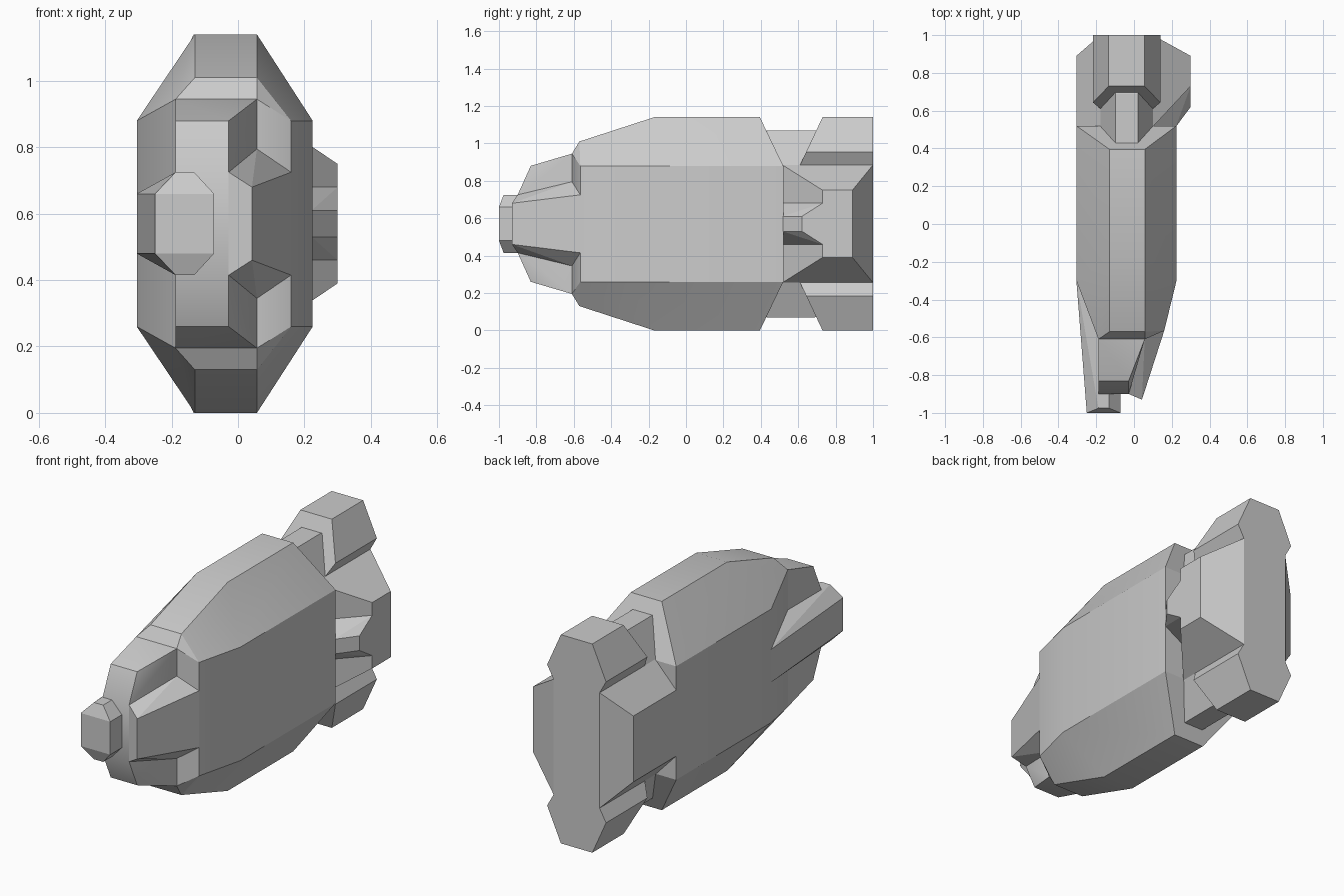
import bpy, bmesh, math

if "Cube" in bpy.data.objects:
    bpy.data.objects.remove(bpy.data.objects["Cube"])

HEIGHT = 1.14


def box_pts(xs, ys, zs):
    """All corners of the given coordinate values."""
    return [(x, y, z) for x in xs for y in ys for z in zs]


def flip(pts):
    """Mirror points about the horizontal mid plane."""
    return [(x, y, HEIGHT - z) for x, y, z in pts]


def hull(name, pts, smooth=None):
    """Faceted solid wrapped around a few section points."""
    bm = bmesh.new()
    for p in pts:
        bm.verts.new(p)
    res = bmesh.ops.convex_hull(bm, input=bm.verts[:])
    junk = [g for g in set(res["geom_interior"] + res["geom_unused"])
            if isinstance(g, bmesh.types.BMVert)]
    bmesh.ops.delete(bm, geom=junk, context='VERTS')
    bmesh.ops.dissolve_limit(bm, angle_limit=math.radians(1),
                             verts=bm.verts[:], edges=bm.edges[:])
    bmesh.ops.recalc_face_normals(bm, faces=bm.faces[:])
    me = bpy.data.meshes.new(name)
    bm.to_mesh(me)
    bm.free()
    ob = bpy.data.objects.new(name, me)
    bpy.context.collection.objects.link(ob)
    if smooth:
        bpy.ops.object.select_all(action='DESELECT')
        ob.select_set(True)
        bpy.context.view_layer.objects.active = ob
        bpy.ops.object.shade_smooth_by_angle(angle=math.radians(smooth))
    return ob


def sym_hull(name, pts, smooth=None):
    return hull(name, pts + flip(pts), smooth)


# Main body: stretched octagon with tapered front shoulder
body = box_pts((-.13, .057), (-.17, .395), (HEIGHT,))      # top ridge
body += box_pts((-.305, .225), (-.3, .52), (.88,))         # side edges
body += box_pts((-.13, .057), (-.57,), (1.01,))            # front shoulder
body += [(.16, -.565, .88), (-.188, -.61, .945), (.057, -.61, .945)]
sym_hull("main_body", body, 25)

# Snout: narrow wedge in front of the shoulder
snout = box_pts((-.188,), (-.58,), (.95,)) + [(.057, -.58, .945)]
snout += box_pts((-.188, .057), (-.61,), (.945,))
snout += box_pts((-.188, -.028), (-.83,), (.88,))
snout += box_pts((-.188, -.028), (-.9,), (.725,))
sym_hull("snout", snout, 25)

# Cheek: chamfered slab along the right side of the snout
cheek = [(.16, -.565, .725), (.042, -.93, .68), (-.028, -.9, .725),
         (.057, -.61, .795), (.057, -.5, .795), (.16, -.5, .725)]
sym_hull("right_cheek", cheek)

# Nose bar: octagonal bar that runs back into the left side
nose = box_pts((-.25, -.072), (-1,), (.66,))
nose += box_pts((-.188, -.132), (-.975, -.88), (.725,))
nose += [(-.072, -.88, .66), (-.305, -.3, .66), (-.188, -.4, .725)]
sym_hull("nose_bar", nose)

# Tail neck: core that links the body to the tail
neck = box_pts((-.098, .02), (.43, .69), (1.07,))
neck += box_pts((-.178, .1), (.5, 1), (.885,))
sym_hull("tail_neck", neck)

# Tail caps: top and bottom blocks with slanted fronts
cap = []
for z, hw in ((HEIGHT, .095), (.955, .178), (.885, .139)):
    front = .61 + (z - .885) * .47
    cap += box_pts((-.039 - hw, -.039 + hw), (front, 1), (z,))
hull("tail_cap_top", cap)
hull("tail_cap_bottom", flip(cap))

# Side blocks: tapered plates flanking the tail
right = [(.1, .515, .885), (.3, .73, .75), (.3, .89, .75), (.1, 1, .885)]
sym_hull("right_tail_block", right)
left = [(-.178, .5, .885), (-.305, .5, .75), (-.305, .89, .75), (-.178, 1, .885)]
sym_hull("left_tail_block", left)

# Ridge on the ramp of the right block
ridge = [(.1, .515, .68), (.3, .73, .68), (.222, .515, .61), (.3, .62, .61)]
sym_hull("right_tail_ridge", ridge)
